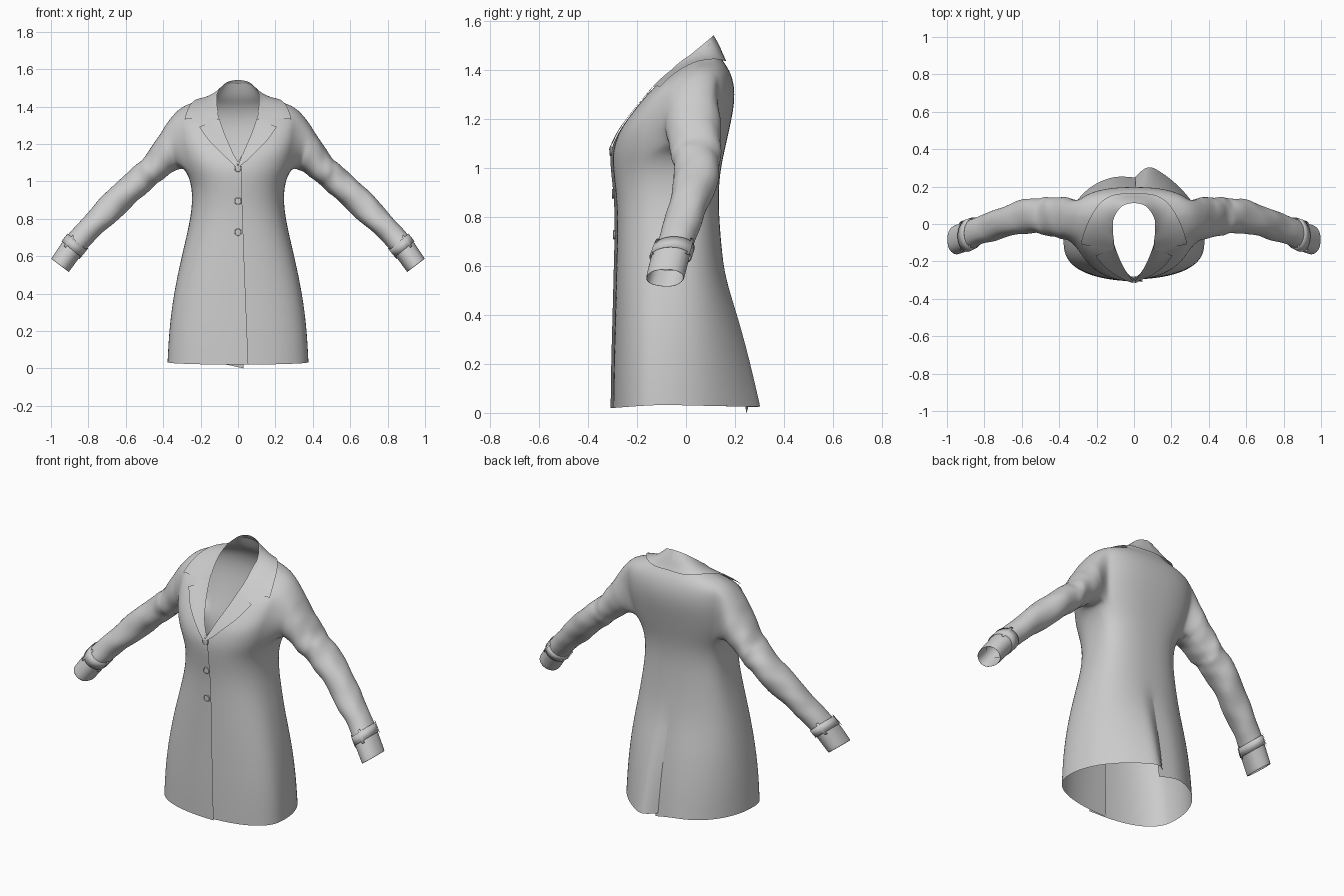
import bpy, bmesh, math
from mathutils import Vector
from mathutils.bvhtree import BVHTree

if "Cube" in bpy.data.objects:
    bpy.data.objects.remove(bpy.data.objects["Cube"])


def spline(pts, p):
    """Catmull-Rom point at float index p."""
    n = len(pts) - 1
    i = max(0, min(int(p), n - 1))
    t = p - i
    a, b, c, d = (pts[max(0, min(n, k))] for k in (i - 1, i, i + 1, i + 2))
    return [0.5 * (2 * q + (r - o) * t + (2 * o - 5 * q + 4 * r - s) * t * t
                   + (3 * q - o - 3 * r + s) * t ** 3) for o, q, r, s in zip(a, b, c, d)]


def finish(name, bm, levels):
    bmesh.ops.remove_doubles(bm, verts=bm.verts, dist=0.0004)
    bmesh.ops.recalc_face_normals(bm, faces=bm.faces)
    me = bpy.data.meshes.new(name)
    bm.to_mesh(me)
    bm.free()
    me.polygons.foreach_set("use_smooth", [True] * len(me.polygons))
    ob = bpy.data.objects.new(name, me)
    bpy.context.collection.objects.link(ob)
    if levels:
        m = ob.modifiers.new("smooth", "SUBSURF")
        m.levels = m.render_levels = levels
        m.boundary_smooth = "PRESERVE_CORNERS"
    return ob


def add_grid(bm, rows, closed=False):
    vs = [[bm.verts.new(p) for p in r] for r in rows]
    n = len(rows[0])
    for a, b in zip(vs, vs[1:]):
        for j in range(n if closed else n - 1):
            k = (j + 1) % n
            bm.faces.new((a[j], a[k], b[k], b[j]))
    return vs


# body rings: half width, front edge x, front y/z, side y/z, back y/z
RINGS = [
    (.378, -.055, -.308, .02, -.09, .033, .262, .025),
    (.370, -.048, -.306, .2, -.09, .2, .238, .2),
    (.345, -.04, -.30, .4, -.08, .4, .20, .4),
    (.302, -.032, -.295, .6, -.06, .6, .155, .57),
    (.258, -.026, -.29, .78, -.03, .78, .137, .77),
    (.243, -.022, -.295, .89, -.02, .9, .132, .9),
    (.252, -.02, -.306, .98, -.01, 1.0, .142, 1.0),
    (.288, -.02, -.31, 1.04, .01, 1.075, .162, 1.09),
    (.312, -.015, -.305, 1.085, .02, 1.16, .18, 1.17),
    (.325, .03, -.275, 1.15, .03, 1.24, .196, 1.25),
    (.33, .06, -.225, 1.22, .035, 1.32, .20, 1.32),
    (.325, .085, -.17, 1.29, .04, 1.388, .187, 1.38),
    (.25, .10, -.125, 1.335, .045, 1.422, .165, 1.42),
    (.16, .11, -.10, 1.36, .04, 1.44, .138, 1.455),
    (.113, .105, -.09, 1.372, .03, 1.468, .113, 1.525)]
NC, A, B, J0, J1 = 20, 7, 11, 7, 13      # columns, armhole rows and columns

# sleeve rings: upper edge x/z, lower edge x/z, centre y, half depth
SLEEVE = [
    (.385, 1.31, .318, 1.06, .03, .118), (.44, 1.22, .365, 1.04, .035, .114),
    (.50, 1.135, .43, .985, .042, .104), (.56, 1.075, .48, .945, .045, .098),
    (.665, .985, .56, .87, .038, .091), (.775, .867, .67, .77, .0, .083),
    (.865, .767, .77, .68, -.03, .077), (.933, .687, .835, .607, -.06, .081),
    (1.002, .585, .905, .512, -.085, .081)]


def body_point(i, j, s):
    w, xf, yf, zf, ys, zs, yb, zb = RINGS[i]
    t = math.pi * j / NC
    c, sn = abs(math.cos(t)), max(0, math.sin(t)) ** .85
    if j <= NC // 2:
        if s > 0 and i < 9:
            yf += .01                     # lower layer of the front overlap
        x, y, z = xf + (w - xf) * sn, ys + (yf - ys) * c ** .75, zs + (zf - zs) * c
    else:
        e = max(.75, 1.05 - .08 * i)
        x, y, z = w * sn, ys + (yb - ys) * c ** e, zs + (zb - zs) * c
        if i < 3:                         # back vent: one panel kicks out in a pleat
            f = max(0, (j - 14) / 5) ** 2 * (3 - i) / 3
            if s > 0 and j < NC:
                x, y = x - .006 * f, y + .062 * f
            elif s > 0:
                x, y = x + .008, y - .01
            elif j == NC:                 # the other panel tucks under it
                x, y, z = x - .03, y - .016, z - .025 * (i == 0)
    return Vector((s * x, y, z))


def sleeve_point(p, a, s, k=1.0):
    xu, zu, xl, zl, yc, ry = spline(SLEEVE, p)
    fade = min(1, p / 2) * max(0, min(1, 6.5 - p))
    k += .05 * fade * math.sin(3.7 * p + 2 * a) + .03 * fade * math.sin(7 * p - 3 * a + s)
    u, v = k * math.cos(a), k * math.sin(a)
    return Vector((s * ((xu + xl) / 2 + v * (xu - xl) / 2), yc + ry * u,
                   (zu + zl) / 2 + v * (zu - zl) / 2))


# coat shell: two halves with armholes, sleeves grown from the armhole loops
bm = bmesh.new()
for s in (-1, 1):
    g = [[bm.verts.new(body_point(i, j, s)) for j in range(NC + 1)] for i in range(len(RINGS))]
    for i in range(len(RINGS) - 1):
        for j in range(NC):
            if not (A <= i < B and J0 <= j < J1):
                bm.faces.new((g[i][j], g[i][j + 1], g[i + 1][j + 1], g[i + 1][j]))
    loop = ([g[A][j] for j in range(J0, J1)] + [g[i][J1] for i in range(A, B)]
            + [g[B][j] for j in range(J1, J0, -1)] + [g[i][J0] for i in range(B, A, -1)])
    ang = [math.atan2((v.co.z - 1.23) / .155, (v.co.y - .02) / .115) for v in loop]
    rows = [[sleeve_point(q / 3, a, s) for a in ang] for q in range(25)]
    rows += [[sleeve_point(p, a, s, .92) for a in ang] for p in (7.97, 7.3)]   # turned-in lining
    sv = [loop] + add_grid(bm, rows, True)
    for j in range(len(loop)):
        k = (j + 1) % len(loop)
        bm.faces.new((sv[0][j], sv[0][k], sv[1][k], sv[1][j]))
shell = finish("coat_body_and_sleeves", bm, 2)
bpy.context.view_layer.update()
bvh = BVHTree.FromObject(shell, bpy.context.evaluated_depsgraph_get())


# collar and lapels: strips from the fold line to an outer edge resting on the body
def lay_panel(name, fold, edge, s, lift):
    n, m = (len(fold) - 1) * 4, 8
    rows = []
    for i in range(n + 1):
        a, b = Vector(spline(fold, i / 4)), Vector(spline(edge, i / 4))
        row = []
        for j in range(m + 1):
            v = j / m
            p = a.lerp(b, v)
            p.x *= s
            hit, nor, _, _ = bvh.find_nearest(p)
            if nor.dot(hit - Vector((0, .0, 1.15))) < 0:
                nor = -nor
            row.append(p.lerp(hit + nor * lift, v ** 1.3))
        rows.append(row)
    b = bmesh.new()
    add_grid(b, rows)
    return finish(name, b, 1)


COLLAR_FOLD = [(0, .113, 1.543), (.06, .098, 1.53), (.105, .04, 1.482),
               (.117, -.03, 1.425), (.112, -.09, 1.378), (.10, -.135, 1.335)]
COLLAR_EDGE = [(0, .17, 1.445), (.10, .16, 1.44), (.18, .11, 1.44),
               (.235, .03, 1.425), (.265, -.04, 1.385), (.28, -.10, 1.325)]
LAPEL_FOLD = [(.10, -.135, 1.335), (.07, -.205, 1.25), (.035, -.265, 1.17), (0, -.312, 1.085)]
LAPEL_EDGE = [(.205, -.16, 1.285), (.155, -.225, 1.215), (.085, -.275, 1.145), (.01, -.318, 1.075)]
for s, side in ((-1, "right"), (1, "left")):
    lay_panel("collar_" + side, COLLAR_FOLD, COLLAR_EDGE, s, .012)
    lay_panel("lapel_" + side, LAPEL_FOLD, LAPEL_EDGE, s, .01)

    # cuff strap and its belt loops
    b = bmesh.new()
    full = [2 * math.pi * k / 32 for k in range(32)]
    add_grid(b, [[sleeve_point(p, a, s, k) for a in full]
                 for p, k in ((6.62, 1), (6.62, 1.07), (7.1, 1.07), (7.1, 1))], True)
    finish("cuff_strap_" + side, b, 0)
    b = bmesh.new()
    for mid in (.6, 2.6, 4.3):
        add_grid(b, [[sleeve_point(p, mid + d, s, k) for d in (-.1, 0, .1)]
                     for p, k in ((6.5, 1), (6.5, 1.12), (7.2, 1.12), (7.2, 1))])
    finish("cuff_loops_" + side, b, 0)

# front buttons with raised rims
for i, z in enumerate((1.07, .895, .728)):
    hit = bvh.ray_cast(Vector((0, -1, z)), Vector((0, 1, 0)))[0]
    y = hit.y if hit else -.3
    rot = (math.pi / 2, 0, 0)
    bpy.ops.mesh.primitive_cylinder_add(vertices=24, radius=.018, depth=.008,
                                        location=(0, y - .001, z), rotation=rot)
    bpy.context.object.name = "button_%d" % (i + 1)
    bpy.ops.object.shade_smooth_by_angle()
    bpy.ops.mesh.primitive_torus_add(major_radius=.017, minor_radius=.003, major_segments=24,
                                     minor_segments=8, location=(0, y - .004, z), rotation=rot)
    bpy.context.object.name = "button_rim_%d" % (i + 1)
    bpy.ops.object.shade_smooth_by_angle()
